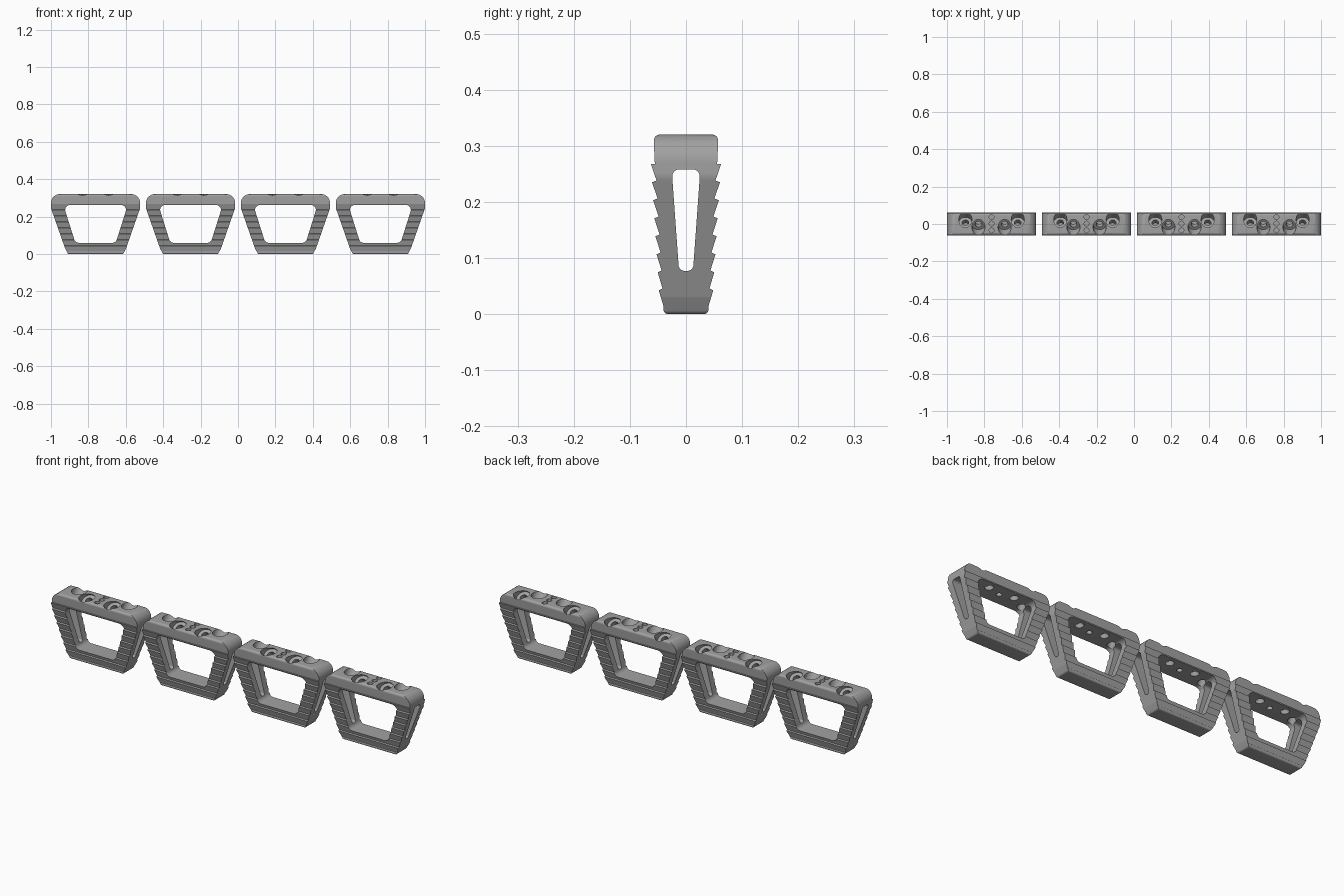
import bpy
import bmesh
import math
from mathutils import Vector

cube = bpy.data.objects.get("Cube")
if cube:
    bpy.data.objects.remove(cube, do_unlink=True)

grey = bpy.data.materials.new("satin grey")
grey.use_nodes = True
COLOR = (0.36, 0.36, 0.36, 1)
grey.diffuse_color = COLOR
grey.node_tree.nodes["Principled BSDF"].inputs["Base Color"].default_value = COLOR


def mirrored(half):
    """Close a right-hand half profile (top to bottom) with its mirror image."""
    return half + [(-a, b, r) for a, b, r in reversed(half)]


def rounded(points, steps=7):
    """Fillet each (a, b, radius) corner of a closed outline."""
    out = []
    n = len(points)
    for i, (a, b, r) in enumerate(points):
        p = Vector((a, b))
        if r == 0:
            out.append(p)
            continue
        d0 = (Vector(points[i - 1][:2]) - p).normalized()
        d1 = (Vector(points[(i + 1) % n][:2]) - p).normalized()
        half = d0.angle(d1) / 2
        start, end = p + d0 * r / math.tan(half), p + d1 * r / math.tan(half)
        centre = p + (d0 + d1).normalized() * r / math.sin(half)
        u, v = start - centre, end - centre
        sweep = u.angle(v)
        for k in range(steps + 1):
            t = k / steps
            out.append(centre + (u * math.sin((1 - t) * sweep)
                                 + v * math.sin(t * sweep)) / math.sin(sweep))
    return out


def prism(name, outline, depth, along_x):
    """Extrude an outline symmetrically along x or y, with outward normals."""
    bm = bmesh.new()
    near, far = [[bm.verts.new((s, a, b) if along_x else (a, s, b))
                  for a, b in outline] for s in (-depth, depth)]
    bm.faces.new(near)
    bm.faces.new(far[::-1])
    for i in range(len(outline)):
        bm.faces.new((near[i], near[i - 1], far[i - 1], far[i]))
    bm.normal_update()
    if bm.calc_volume(signed=True) < 0:
        bmesh.ops.reverse_faces(bm, faces=bm.faces[:])
    mesh = bpy.data.meshes.new(name)
    bm.to_mesh(mesh)
    bm.free()
    mesh.materials.append(grey)
    obj = bpy.data.objects.new(name, mesh)
    bpy.context.collection.objects.link(obj)
    return obj


def drill(name, mouth, radius, above, below, lean=0):
    """Cylinder cutter; a positive lean carries the bore toward +y as it descends."""
    axis = Vector((0, math.sin(lean), -math.cos(lean)))
    bpy.ops.mesh.primitive_cylinder_add(
        vertices=32, radius=radius, depth=above + below,
        location=Vector(mouth) + axis * (below - above) / 2,
        rotation=(lean, 0, 0))
    obj = bpy.context.object
    obj.name = name
    obj.data.materials.append(grey)
    return obj


# Toothed cross-section, wedge shaped from top to bottom
TOP, TEETH = 0.32, 8
section = [(0.058, TOP, 0.011), (0.0555, 0.267, 0)]
for i in range(TEETH):
    z = 0.267 - i * 0.0321
    section += [(0.0625 - i * 0.002, z, 0), (0.0525 - i * 0.0018, z - 0.029, 0)]
section += [(0.0405, 0.012, 0), (0.0395, 0, 0.008)]
cage = prism("cage", rounded(mirrored(section)), 0.3, True)

# Outer silhouette, window and side slot
outer = rounded(mirrored([(0.2385, TOP + 0.0004, 0.048), (0.2385, 0.245, 0.04),
                          (0.163, 0.03, 0.02), (0.147, -0.0004, 0.012)]))
window = rounded(mirrored([(0.172, 0.262, 0.026), (0.108, 0.06, 0.025)]))
slot = rounded(mirrored([(0.0255, 0.258, 0.013), (0.0125, 0.077, 0.0105)]))

cutters = [
    (prism("silhouette_cutter", outer, 0.2, False), 'INTERSECT'),
    (prism("window_cutter", window, 0.2, False), 'DIFFERENCE'),
    (prism("slot_cutter", slot, 0.4, True), 'DIFFERENCE'),
]

# Leaning screw seats with narrow bores, in front and back pairs
for side in (-1, 1):
    for x, y, lean in ((0.07, -0.018, 0.6), (0.14, 0.024, -0.6)):
        mouth = (side * x, y, TOP)
        cutters.append((drill("seat_cutter", mouth, 0.035, 0.06, 0.03, lean), 'DIFFERENCE'))
        cutters.append((drill("bore_cutter", mouth, 0.018, 0.02, 0.1, lean), 'DIFFERENCE'))

# Centre through hole between two shallow pits
for y, depth in ((-0.034, 0.012), (0.002, 0.1), (0.037, 0.012)):
    cutters.append((drill("pit_cutter", (0, y, TOP), 0.013, 0.02, depth), 'DIFFERENCE'))

for cutter, operation in cutters:
    cutter.hide_render = True
    mod = cage.modifiers.new(cutter.name, 'BOOLEAN')
    mod.operation = operation
    mod.solver = 'EXACT'
    mod.object = cutter

# Bake the cuts and remove the cutters
bpy.context.view_layer.update()
graph = bpy.context.evaluated_depsgraph_get()
mesh = bpy.data.meshes.new_from_object(cage.evaluated_get(graph))
cage.modifiers.clear()
cage.data = mesh
for cutter, _ in cutters:
    bpy.data.objects.remove(cutter, do_unlink=True)

bpy.ops.object.select_all(action='DESELECT')
cage.select_set(True)
bpy.context.view_layer.objects.active = cage
bpy.ops.object.shade_smooth_by_angle(angle=math.radians(30))

# Row of four identical cages
PITCH = 0.5077
for i in range(4):
    unit = cage if i == 0 else cage.copy()
    if i:
        bpy.context.collection.objects.link(unit)
    unit.name = f"cage_{i + 1}"
    unit.location.x = (i - 1.5) * PITCH
